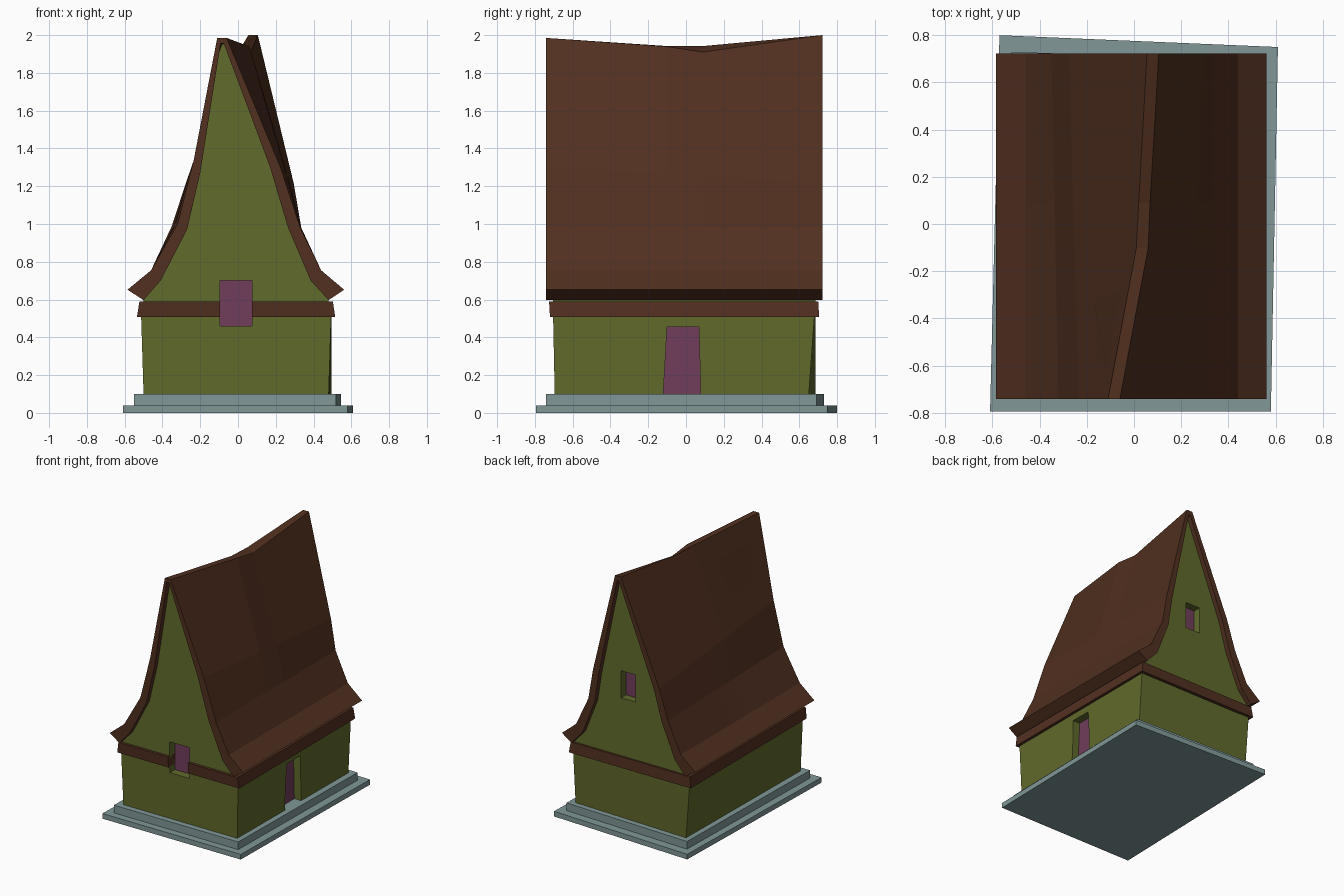
import bpy, bmesh

if "Cube" in bpy.data.objects:
    bpy.data.objects.remove(bpy.data.objects["Cube"])


def material(name, rgb):
    m = bpy.data.materials.new(name)
    m.diffuse_color = (*rgb, 1)
    m.use_nodes = True
    m.node_tree.nodes["Principled BSDF"].inputs["Base Color"].default_value = m.diffuse_color
    return m


OLIVE = material("olive_plaster", (0.12, 0.145, 0.025))
BROWN = material("brown_roof", (0.082, 0.029, 0.014))
PURPLE = material("purple_panel", (0.165, 0.047, 0.105))
STONE = material("grey_stone", (0.22, 0.31, 0.31))


def loft(name, sections, mat):
    """Join equal-length closed sections with quads and cap both ends."""
    bm = bmesh.new()
    rings = [[bm.verts.new(p) for p in s] for s in sections]
    n = len(rings[0])
    for a, b in zip(rings, rings[1:]):
        for i in range(n):
            j = (i + 1) % n
            bm.faces.new((a[i], a[j], b[j], b[i]))
    bm.faces.new(rings[0])
    bm.faces.new(rings[-1])
    bmesh.ops.recalc_face_normals(bm, faces=bm.faces)
    me = bpy.data.meshes.new(name)
    bm.to_mesh(me)
    bm.free()
    me.materials.append(mat)
    ob = bpy.data.objects.new(name, me)
    bpy.context.collection.objects.link(ob)
    return ob


def block(name, low, z0, high, z1, mat):
    """Crooked box from two plan outlines."""
    return loft(name, [[(x, y, z0) for x, y in low], [(x, y, z1) for x, y in high]], mat)


def rect(x0, x1, y0, y1):
    return [(x0, y0), (x1, y0), (x1, y1), (x0, y1)]


# Stone steps
step = [(-.61, -.795), (.58, -.795), (.61, .75), (-.57, .80)]
block("lower_step", step, 0, step, .04, STONE)
step = [(-.55, -.74), (.52, -.74), (.545, .69), (-.52, .73)]
block("upper_step", step, .04, step, .10, STONE)

# Leaning walls and timber band
walls = block("walls", [(-.50, -.695), (.48, -.695), (.495, .65), (-.48, .685)], .10,
              rect(-.515, .495, -.705, .685), .58, OLIVE)
band = block("timber_band", rect(-.535, .515, -.72, .705), .507,
             rect(-.522, .502, -.725, .70), .59, BROWN)

# Roof profiles (x, z), left eave to right eave
front_out = [(-.585, .652), (-.46, .755), (-.32, 1.0), (-.235, 1.335), (-.11, 1.985),
             (-.06, 1.985), (.225, 1.30), (.33, .98), (.44, .755), (.562, .652)]
front_in = [(-.50, .597), (-.41, .70), (-.27, .97), (-.20, 1.27), (-.092, 1.955),
            (-.075, 1.955), (.17, 1.30), (.265, .98), (.385, .70), (.48, .597)]
back_out = [(-.585, .652), (-.46, .755), (-.35, .99), (-.275, 1.22), (.055, 2.0),
            (.105, 2.0), (.295, 1.215), (.335, .98), (.44, .755), (.562, .652)]
back_in = [(-.50, .597), (-.41, .70), (-.295, .97), (-.23, 1.2), (.073, 1.965),
           (.087, 1.965), (.245, 1.2), (.28, .97), (.385, .70), (.48, .597)]


def blend(a, b, t, ridge):
    """Mix two profiles, then replace the two ridge points."""
    p = [(u[0] + (v[0] - u[0]) * t, u[1] + (v[1] - u[1]) * t) for u, v in zip(a, b)]
    p[4:6] = ridge
    return p


sections = [
    (-.742, front_out, front_in),
    (-.10, blend(front_out, back_out, .44, [(.01, 1.942), (.06, 1.94)]),
     blend(front_in, back_in, .44, [(.028, 1.90), (.042, 1.90)])),
    (.09, blend(front_out, back_out, .57, [(.02, 1.942), (.068, 1.91)]),
     blend(front_in, back_in, .57, [(.037, 1.88), (.05, 1.88)])),
    (.722, back_out, back_in),
]

# Sagging roof shell
loft("roof", [[(x, y, z) for x, z in o + i[::-1]] for y, o, i in sections], BROWN)

# Gable infill, slightly recessed under the roof ends
gable = loft("gables", [[(x, y * .948, z) for x, z in [(-.50, .575)] + i + [(.48, .575)]]
                        for y, o, i in sections], OLIVE)

# Cutters for the recessed openings
front_cut = block("front_window_cutter", rect(-.095, .075, -.9, -.63), .46,
                  rect(-.095, .075, -.9, -.63), .70, OLIVE)
back_cut = block("back_window_cutter", rect(-.045, .08, .615, .9), 1.04,
                 rect(-.045, .08, .615, .9), 1.25, OLIVE)
door_cut = block("door_cutter", rect(.42, .7, -.12, .078), .10,
                 rect(.42, .7, -.10, .068), .455, OLIVE)


def carve(ob, cutters):
    for c in cutters:
        m = ob.modifiers.new("opening", 'BOOLEAN')
        m.operation = 'DIFFERENCE'
        m.solver = 'EXACT'
        m.object = c
    deps = bpy.context.evaluated_depsgraph_get()
    me = bpy.data.meshes.new_from_object(ob.evaluated_get(deps))
    ob.modifiers.clear()
    ob.data = me


carve(walls, [front_cut, door_cut])
carve(band, [front_cut])
carve(gable, [front_cut, back_cut])
for c in (front_cut, back_cut, door_cut):
    bpy.data.objects.remove(c)

# Purple panels at the back of each recess
r = rect(-.095, .075, -.64, -.60)
block("front_window", r, .46, r, .70, PURPLE)
r = rect(-.045, .08, .59, .625)
block("back_window", r, 1.04, r, 1.25, PURPLE)
block("door", rect(.40, .43, -.12, .078), .10, rect(.40, .43, -.10, .068), .455, PURPLE)
